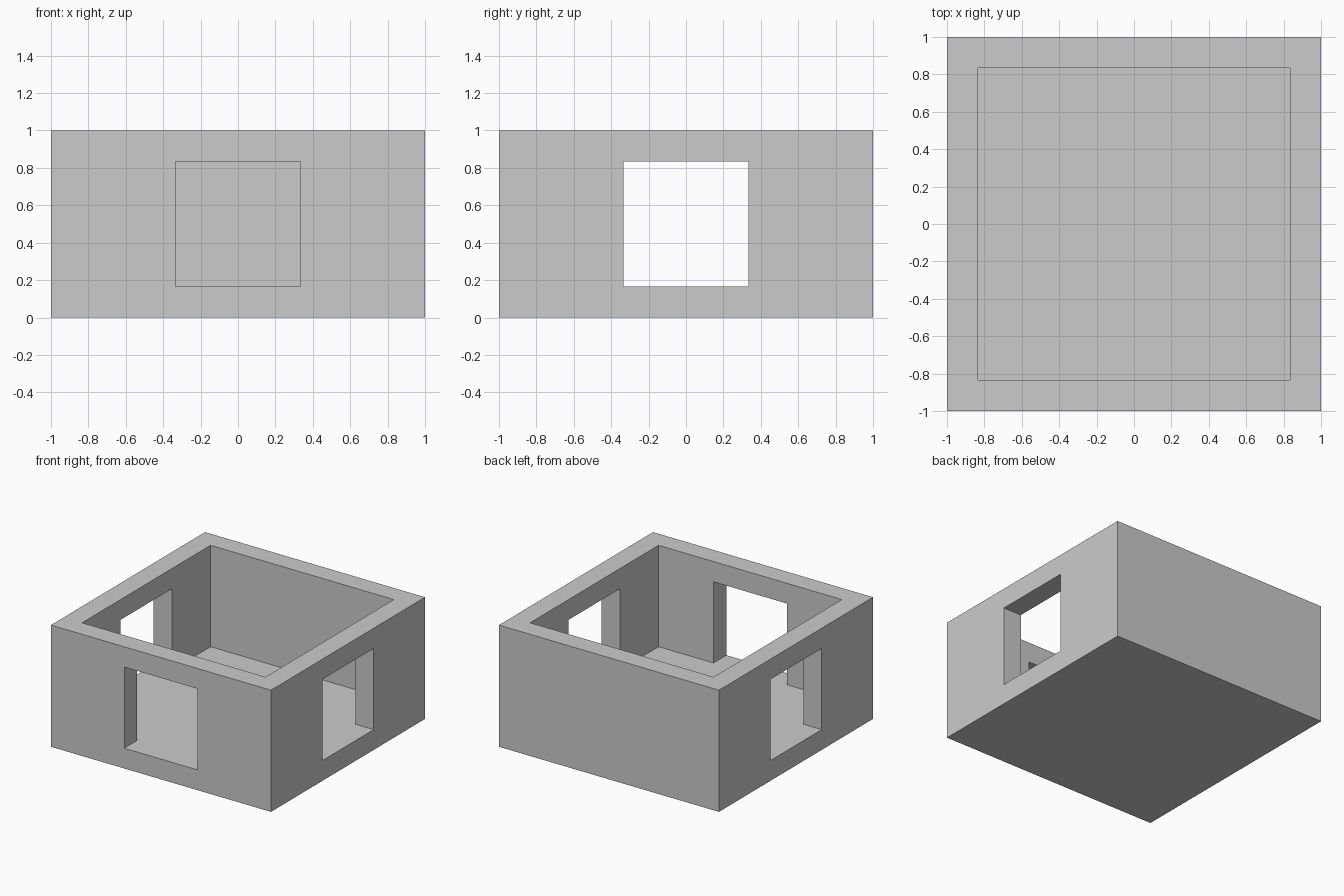
import bpy, bmesh

if "Cube" in bpy.data.objects:
    bpy.data.objects.remove(bpy.data.objects["Cube"])

# Grid lines of the plan (x and y) and of the height (z)
PLAN = [-1, -5/6, -1/3, 1/3, 5/6, 1]
LEVELS = [0, 1/6, 5/6, 1]


def solid(i, j, k):
    if not (0 <= i < 5 and 0 <= j < 5 and 0 <= k < 3):
        return False
    if k == 0:                                   # floor slab
        return True
    if 1 <= i <= 3 and 1 <= j <= 3:              # open room
        return False
    # windows in the front, left and right walls
    window = (i == 2 and j == 0) or (j == 2 and i in (0, 4))
    return not (window and k == 1)


def add_face(bm, cell, axis, side):
    # one square of skin, on the given side of a cell
    u, v = (axis + 1) % 3, (axis + 2) % 3
    corners = [(0, 0), (1, 0), (1, 1), (0, 1)]
    if side == 0:
        corners.reverse()
    verts = []
    for a, b in corners:
        p = list(cell)
        p[axis] += side
        p[u] += a
        p[v] += b
        verts.append(bm.verts.new((PLAN[p[0]], PLAN[p[1]], LEVELS[p[2]])))
    bm.faces.new(verts)


# Walled room: skin between solid and empty cells
bm = bmesh.new()
for i in range(5):
    for j in range(5):
        for k in range(3):
            if not solid(i, j, k):
                continue
            for axis in range(3):
                for side in (0, 1):
                    n = [i, j, k]
                    n[axis] += 1 if side else -1
                    if not solid(*n):
                        add_face(bm, (i, j, k), axis, side)
bmesh.ops.remove_doubles(bm, verts=bm.verts, dist=1e-4)

mesh = bpy.data.meshes.new("room_walls")
bm.to_mesh(mesh)
bm.free()
room = bpy.data.objects.new("room_walls", mesh)
bpy.context.collection.objects.link(room)
